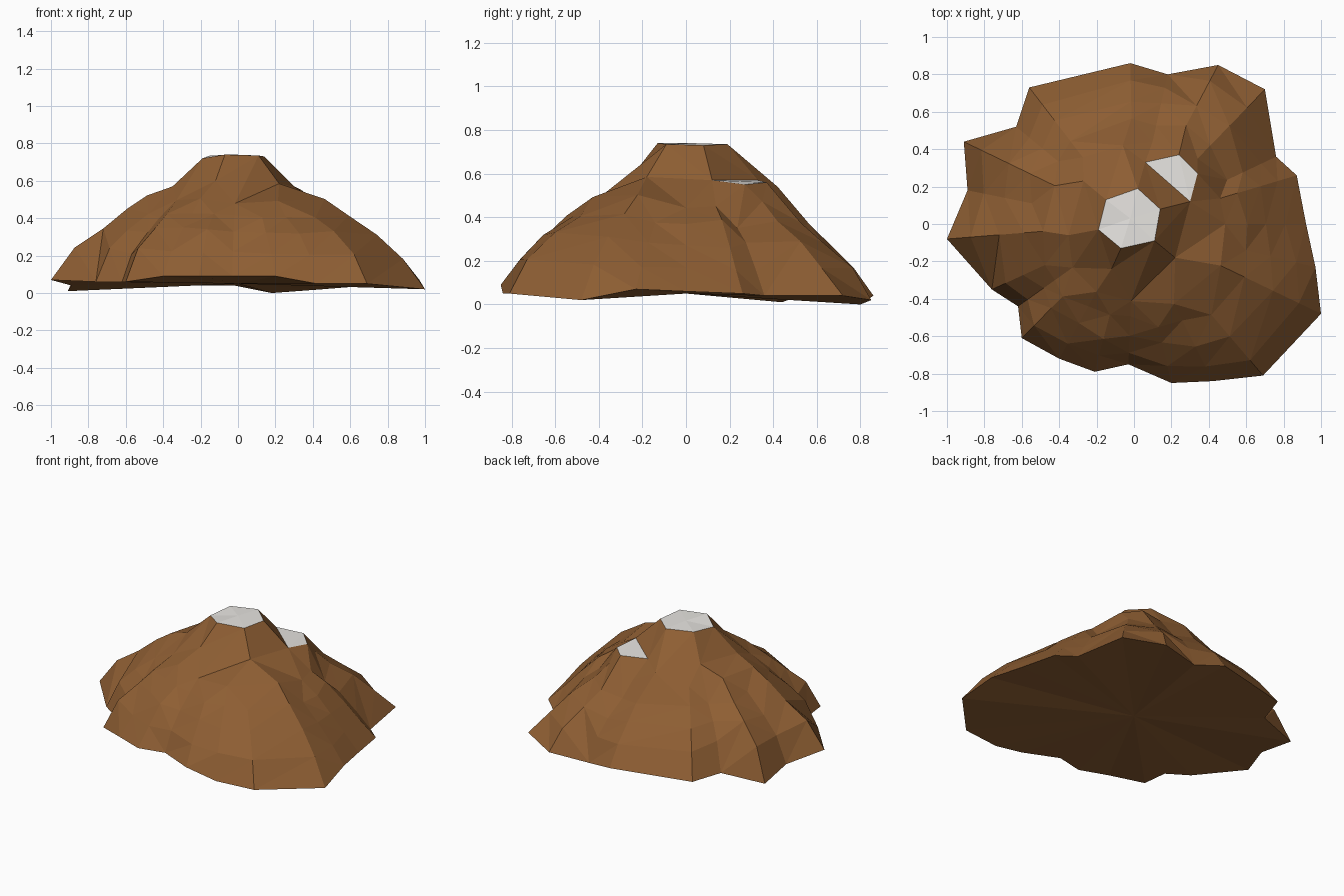
import bpy, bmesh, random
from mathutils import Vector
from mathutils.geometry import delaunay_2d_cdt

if "Cube" in bpy.data.objects:
    bpy.data.objects.remove(bpy.data.objects["Cube"])

random.seed(4)

def material(name, color):
    m = bpy.data.materials.new(name)
    m.diffuse_color = color
    m.use_nodes = True
    m.node_tree.nodes["Principled BSDF"].inputs["Base Color"].default_value = m.diffuse_color
    return m

rock = material("brown_rock", (0.27, 0.112, 0.033, 1))
snow = material("pale_snow", (0.8, 0.78, 0.75, 1))

# Ground outline of the mountain, counterclockwise
outline = [(.87, .26, .05), (.76, .36, .04), (.70, .72, .04), (.45, .85, .02),
           (.18, .80, 0), (-.02, .86, .04), (-.56, .73, .04), (-.63, .52, .04),
           (-.91, .44, .01), (-.89, .18, .04), (-1, -.08, .07), (-.76, -.35, .06),
           (-.62, -.44, .06), (-.60, -.61, .06), (-.40, -.72, .09), (-.21, -.79, .09),
           (-.03, -.75, .09), (.20, -.85, .09), (.42, -.84, .05), (.69, -.81, .05),
           (1, -.48, .02), (.97, -.23, .07), (.92, .0, .06)]

# Flat summit, side ledge and the shoulder below the summit
summit = [(-.15, .13, .735), (-.19, -.03, .72), (-.07, -.13, .74), (.11, -.09, .735),
          (.14, .08, .73), (.02, .19, .735)]
ledge = [(.06, .33, .57), (.30, .12, .57), (.34, .27, .55), (.24, .37, .56)]
shoulder = [(-.06, .42, .54), (-.27, .23, .585), (-.35, -.06, .57),
            (-.12, -.24, .60), (.22, -.18, .585)]

points, edges = [], []

def add_loop(loop, closed=True):
    start, n = len(points), len(loop)
    points.extend(loop)
    if closed:
        edges.extend((start + i, start + (i + 1) % n) for i in range(n))

add_loop(outline)
add_loop(summit)
add_loop(ledge)
add_loop(shoulder, False)
points.append((-.02, .03, .74))

# Rough slope rings: shrinking, increasingly rounded copies of the outline,
# steeper at the front left than at the back right
radii = [Vector(p[:2]).length for p in outline]
n = len(outline)
for t, z, step, rounding in ((.89, .20, 1, .1), (.76, .31, 1, .3),
                             (.63, .40, 1, .5), (.50, .485, 2, .6)):
    ring = []
    for i in range(0, n, step):
        near = sum(radii[(i + k) % n] for k in range(-2, 3)) / 5
        s = (t + random.uniform(-.02, .02)) * (1 + rounding * (near / radii[i] - 1))
        x, y = outline[i][0] * s, outline[i][1] * s
        ring.append((x, y, z + random.uniform(-.015, .015) - (s - t) * .4
                     - .035 * x - .03 * y))
    add_loop(ring, False)

# Triangulate in plan, then lift each point to its height
flat, _, tris, origin, _, _ = delaunay_2d_cdt(
    [Vector(p[:2]) for p in points], edges, [], 1, 1e-5)

def inside(p, poly):
    hit = False
    for (x1, y1, _), (x2, y2, _) in zip(poly, poly[1:] + poly[:1]):
        if (y1 > p.y) != (y2 > p.y) and p.x < (x2 - x1) * (p.y - y1) / (y2 - y1) + x1:
            hit = not hit
    return hit

bm = bmesh.new()
verts = []
for co, src in zip(flat, origin):
    z = points[src[0]][2] if src else .05
    verts.append(bm.verts.new((co.x, co.y, z)))
for tri in tris:
    centre = sum((verts[i].co for i in tri), Vector()) / len(tri)
    if inside(centre, outline):
        f = bm.faces.new([verts[i] for i in tri])
        f.material_index = int(inside(centre, summit) or inside(centre, ledge))

# Underside fan
hub = bm.verts.new((0, 0, .05))
for e in [e for e in bm.edges if e.is_boundary]:
    bm.faces.new((e.verts[0], e.verts[1], hub))
bmesh.ops.recalc_face_normals(bm, faces=bm.faces)

mesh = bpy.data.meshes.new("mountain")
bm.to_mesh(mesh)
bm.free()
mesh.materials.append(rock)
mesh.materials.append(snow)
bpy.context.collection.objects.link(bpy.data.objects.new("mountain", mesh))
